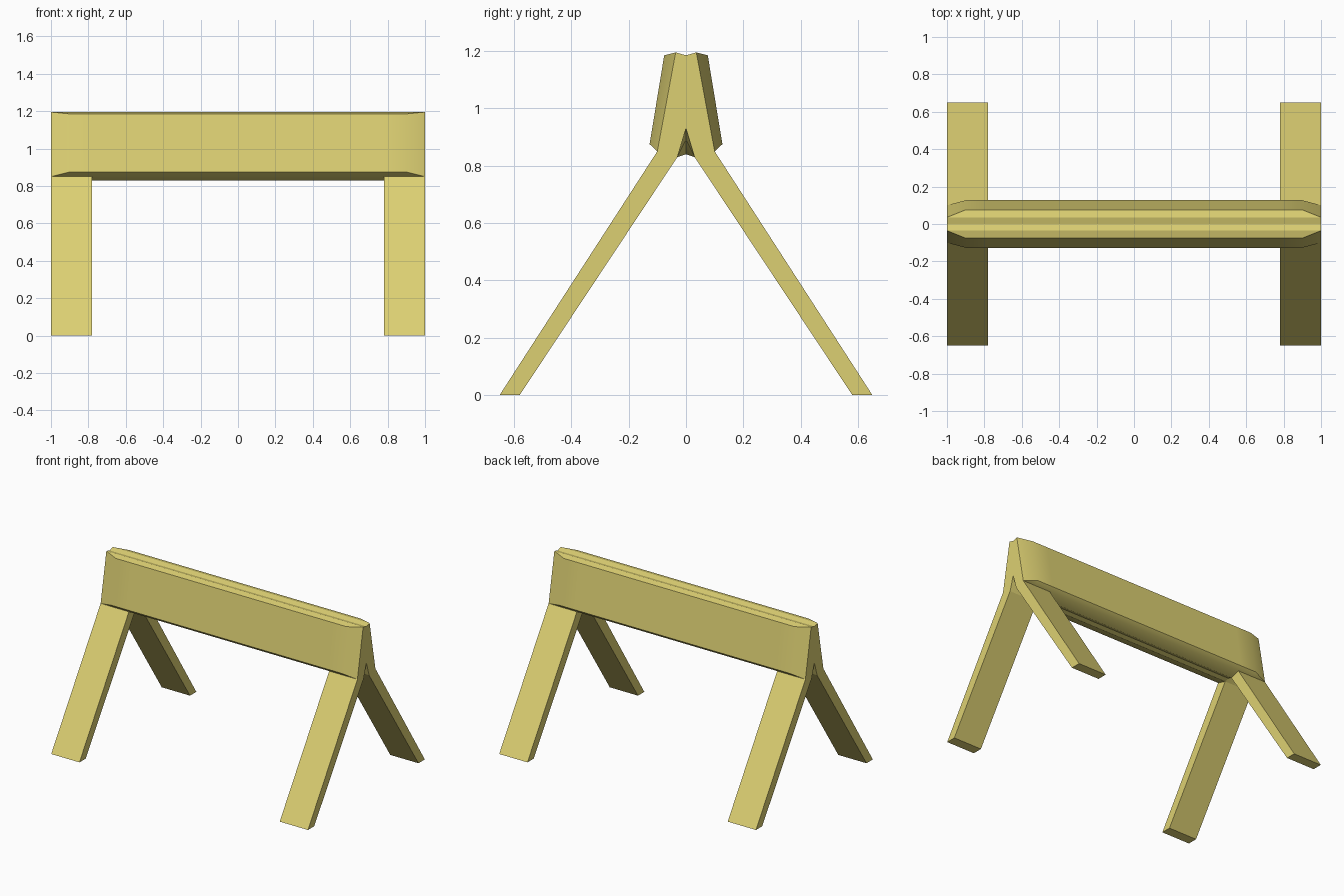
import bpy, bmesh

if "Cube" in bpy.data.objects:
    bpy.data.objects.remove(bpy.data.objects["Cube"])

wood = bpy.data.materials.new("yellow_paint")
wood.diffuse_color = (0.72, 0.63, 0.17, 1)
wood.use_nodes = True
wood.node_tree.nodes["Principled BSDF"].inputs["Base Color"].default_value = wood.diffuse_color


def finish(name, bm):
    bmesh.ops.remove_doubles(bm, verts=bm.verts, dist=0.0005)
    bmesh.ops.recalc_face_normals(bm, faces=bm.faces)
    mesh = bpy.data.meshes.new(name)
    bm.to_mesh(mesh)
    bm.free()
    mesh.materials.append(wood)
    obj = bpy.data.objects.new(name, mesh)
    bpy.context.collection.objects.link(obj)
    bpy.ops.object.select_all(action='DESELECT')
    obj.select_set(True)
    bpy.context.view_layer.objects.active = obj
    bpy.ops.object.shade_smooth_by_angle(angle=0.5)
    return obj


def section(x, padded, notch):
    # Half outline from the top groove down to the underside notch, then mirrored
    top, low = ((0.076, 1.185), (0.127, 0.875)) if padded else ((0.036, 1.195), (0.1, 0.85))
    half = [(0.036, 1.195), top, low, (0.1, 0.85), (0.03, 0.83)]
    ring = [(0, 1.185)] + half + [(0, notch)] + [(-y, z) for y, z in reversed(half)]
    return [(x, y, z) for y, z in ring]


# Beam: lofted sections with chamfered side boards and notched ends
bm = bmesh.new()
stations = [(1, False, 0.93), (0.9, True, 0.889), (0.78, True, 0.84)]
stations += [(-x, p, n) for x, p, n in reversed(stations)]
rings = [[bm.verts.new(co) for co in section(*s)] for s in stations]
n = len(rings[0])
for a, b in zip(rings, rings[1:]):
    for i in range(n):
        j = (i + 1) % n
        bm.faces.new((a[i], a[j], b[j], b[i]))
# End caps, one quad pair per half so the notch stays clean
for r in (rings[0], rings[-1]):
    bm.faces.new((r[0], r[1], r[3], r[5], r[6]))
    bm.faces.new((r[0], r[6], r[7], r[9], r[11]))
finish("beam", bm)

# Legs: splayed planks, open where they meet the beam
for sx, side in ((1, "right"), (-1, "left")):
    for sy, end in ((1, "back"), (-1, "front")):
        bm = bmesh.new()
        profile = [(0.1, 0.85), (0.65, 0), (0.58, 0), (0.03, 0.83)]
        inner, outer = ([bm.verts.new((sx * x, sy * y, z)) for y, z in profile] for x in (0.78, 1))
        for i in range(3):
            bm.faces.new((inner[i], inner[i + 1], outer[i + 1], outer[i]))
        bm.faces.new(inner)
        bm.faces.new(outer)
        finish(f"{end}_{side}_leg", bm)
